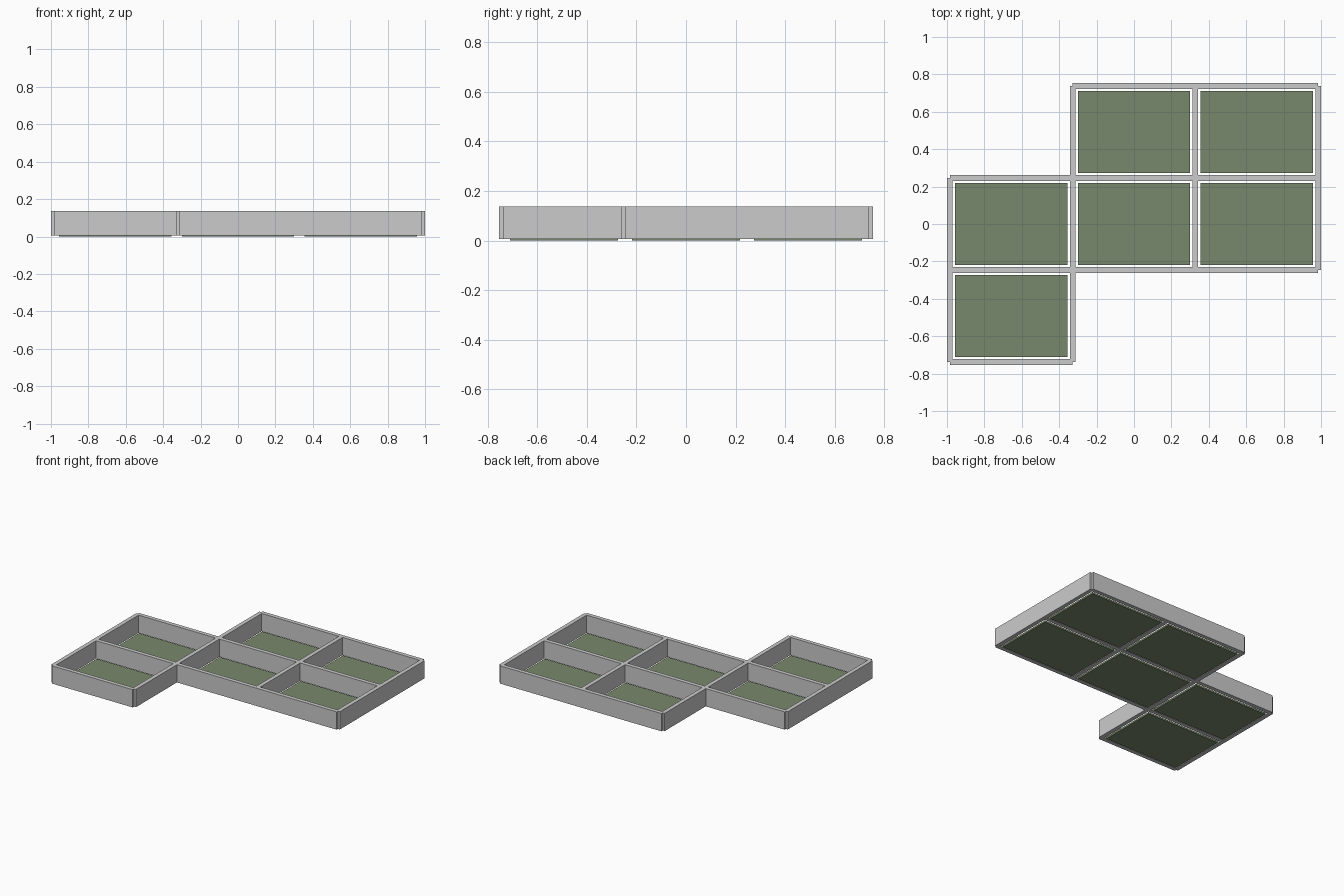
import bpy

if "Cube" in bpy.data.objects:
    bpy.data.objects.remove(bpy.data.objects["Cube"])

# Layout: node lines of the room grid and the occupied cells (column, row)
XS = [-0.985, -0.3283, 0.3283, 0.985]
YS = [-0.738, -0.246, 0.246, 0.738]
CELLS = [(0, 0), (0, 1), (1, 1), (2, 1), (1, 2), (2, 2)]
WALL_T = 0.03
WALL_Z0, WALL_Z1 = 0.0065, 0.137
FLOOR_H = 0.013
FLOOR_GAP = 0.028

floor_mat = bpy.data.materials.new("olive_floor")
floor_mat.diffuse_color = (0.19, 0.25, 0.15, 1)
floor_mat.use_nodes = True
floor_mat.node_tree.nodes["Principled BSDF"].inputs["Base Color"].default_value = floor_mat.diffuse_color


def box(name, x0, x1, y0, y1, z0, z1, mat=None):
    bpy.ops.mesh.primitive_cube_add(
        size=1, location=((x0 + x1) / 2, (y0 + y1) / 2, (z0 + z1) / 2))
    ob = bpy.context.object
    ob.name = name
    ob.scale = (x1 - x0, y1 - y0, z1 - z0)
    bpy.ops.object.transform_apply(location=False, rotation=False, scale=True)
    if mat:
        ob.data.materials.append(mat)
    return ob


# Floor slabs, inset from the walls; collect the wall edges without repeats
across, along = set(), set()
for c, r in CELLS:
    box(f"floor_{c}_{r}", XS[c] + FLOOR_GAP, XS[c + 1] - FLOOR_GAP,
        YS[r] + FLOOR_GAP, YS[r + 1] - FLOOR_GAP, 0, FLOOR_H, floor_mat)
    across |= {(c, r), (c, r + 1)}
    along |= {(c, r), (c + 1, r)}

# Walls running left to right, from node to node
h = WALL_T / 2
for c, r in sorted(across):
    box(f"wall_across_{c}_{r}", XS[c], XS[c + 1], YS[r] - h, YS[r] + h, WALL_Z0, WALL_Z1)

# Walls running front to back, leaving the small notch at outer corners
for c, r in sorted(along):
    box(f"wall_along_{c}_{r}", XS[c] - h, XS[c] + h, YS[r], YS[r + 1], WALL_Z0, WALL_Z1)
